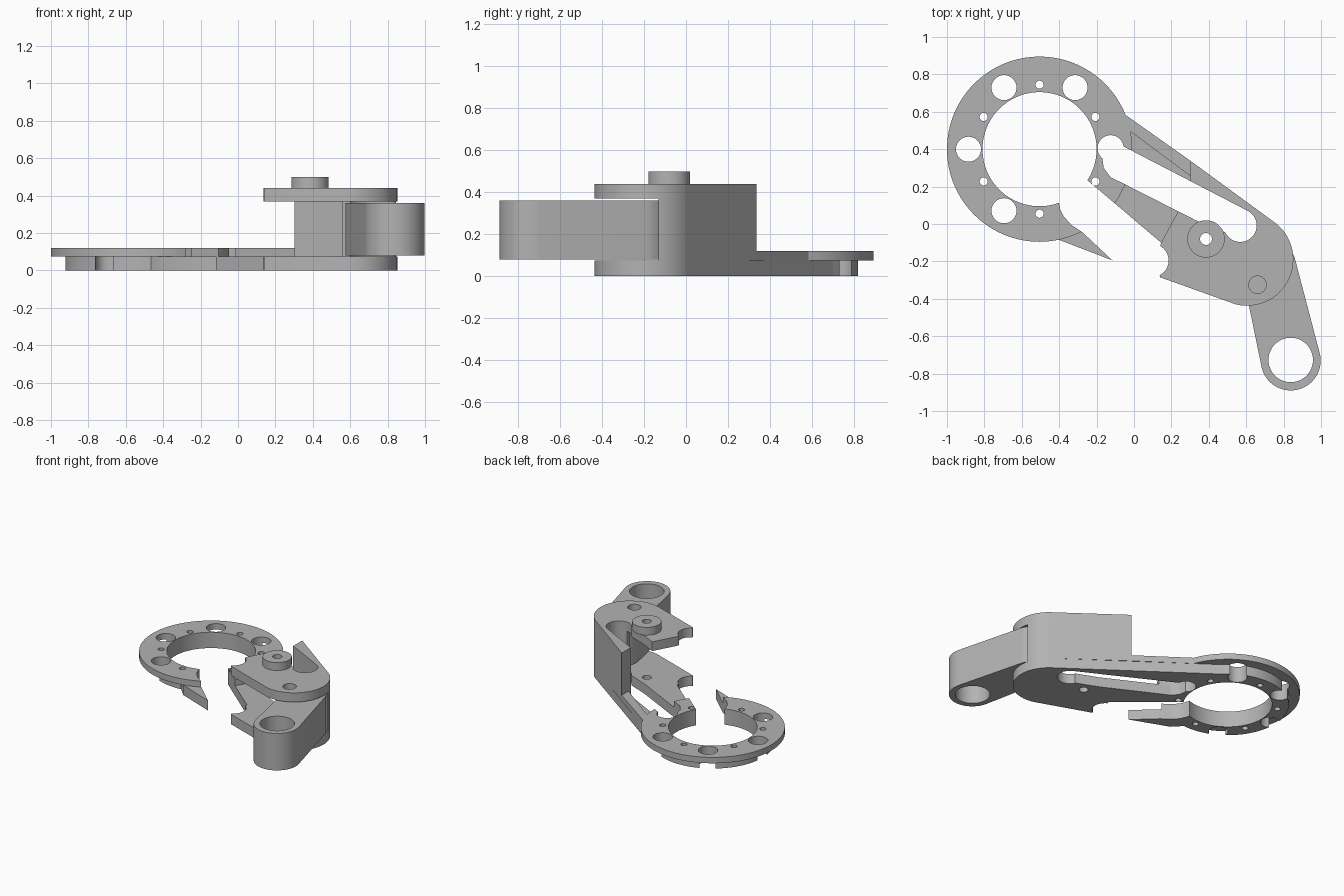
import bpy, bmesh
from math import cos, sin, radians

cube = bpy.data.objects.get("Cube")
if cube:
    bpy.data.objects.remove(cube, do_unlink=True)

grey = bpy.data.materials.new("plain grey")
grey.use_nodes = True
grey.diffuse_color = (0.45, 0.45, 0.45, 1)
grey.node_tree.nodes["Principled BSDF"].inputs["Base Color"].default_value = grey.diffuse_color


def arc(x, y, r, a0=0, a1=360, n=24):
    return [(x + r * cos(radians(a0 + (a1 - a0) * i / n)),
             y + r * sin(radians(a0 + (a1 - a0) * i / n))) for i in range(n + 1)]


def circle(x, y, r, n=48):
    return arc(x, y, r, 0, 360, n)[:-1]


def prism(name, outline, z0, z1):
    """Extrude a flat outline between two heights."""
    bm = bmesh.new()
    face = bm.faces.new([bm.verts.new((x, y, z0)) for x, y in outline])
    face.normal_update()
    top = bmesh.ops.extrude_face_region(bm, geom=[face])["geom"]
    bmesh.ops.translate(bm, vec=(0, 0, z1 - z0),
                        verts=[v for v in top if isinstance(v, bmesh.types.BMVert)])
    bmesh.ops.recalc_face_normals(bm, faces=bm.faces)
    mesh = bpy.data.meshes.new(name)
    bm.to_mesh(mesh)
    bm.free()
    mesh.materials.append(grey)
    obj = bpy.data.objects.new(name, mesh)
    bpy.context.collection.objects.link(obj)
    return obj


def combine(obj, other, operation):
    bpy.context.view_layer.objects.active = obj
    mod = obj.modifiers.new(operation, "BOOLEAN")
    mod.operation, mod.solver, mod.object = operation, "EXACT", other
    bpy.ops.object.modifier_apply(modifier=mod.name)
    bpy.data.objects.remove(other, do_unlink=True)


def add(obj, outline, z0, z1):
    combine(obj, prism("joined_piece", outline, z0, z1), "UNION")


def cut(obj, *outlines, z0=-1, z1=1):
    for outline in outlines:
        combine(obj, prism("cutter", outline, z0, z1), "DIFFERENCE")


# Shared measurements
RX, RY = -0.505, 0.4
FLOOR, FLANGE, ROOF, TOP = 0.075, 0.12, 0.37, 0.44
bore = circle(RX, RY, 0.305, 96)
bolt_holes = [circle(RX + 0.38 * cos(radians(a)), RY + 0.38 * sin(radians(a)), 0.067, 32)
              for a in (60, 120, 180, 240)]
screw_holes = [circle(RX + 0.345 * cos(radians(a)), RY + 0.345 * sin(radians(a)), 0.022, 16)
               for a in range(30, 360, 60)]
hook = [(-0.275, -0.045), (-0.335, -0.005), (-0.375, 0.04), (-0.395, 0.08), (-0.402, 0.115)]
gap = [(-0.32, 0.293), (-0.25, 0.235), (0.145, -0.1), (0.1, -0.3),
       (-0.115, -0.195)] + hook + [(-0.4, 0.2)]
slot = ([(-0.07, 0.422), (-0.17, 0.36), (-0.162, 0.3), (-0.125, 0.25), (-0.05, 0.213),
         (0.33, 0.02), (0.49, -0.045)] + arc(0.568, -0.008, 0.088, 210, 420))
keyhole = circle(-0.125, 0.405, 0.07, 32)
round_end = arc(0.605, -0.19, 0.247, 255, 415, 40)
bite = circle(0.095, -0.195, 0.09, 32)
pivot_bore = circle(0.385, -0.08, 0.032, 24)
clearance = circle(0.72, -0.225, 0.153)
front_edge = [(0.145, -0.1), (0.12, -0.2), (0.14, -0.285)]

# Lower plate: inner ring, arm and pointed tail
lower = prism("lower_plate", circle(RX, RY, 0.42, 96), 0, FLOOR)
add(lower, [(-0.21, 0.7), (-0.3, 0.4), (-0.27, 0.252)] + front_edge + round_end, 0, FLOOR)
add(lower, [(-0.4, -0.085), (-0.115, -0.195)] + hook + [(-0.5, 0.02)], 0, FLOOR)
cut(lower, bore, gap, slot, keyhole, bite, pivot_bore, *bolt_holes, *screw_holes)

# Upper ring flange
flange = prism("ring_flange", circle(RX, RY, 0.495, 128), FLOOR, FLANGE)
cut(flange, bore, gap, slot, keyhole, *bolt_holes, *screw_holes)

# Low rib running along the back of the arm
rib = prism("arm_rib", [(-0.052, 0.588), (-0.02, 0.495), (0.303, 0.255), (0.303, 0.337)],
            FLOOR, FLANGE)

# Tall back wall wrapping the end of the slot
wall = prism("back_wall", [(0.303, 0.337), (0.303, 0.2), (0.56, 0.02), (0.56, -0.13)]
             + arc(0.605, -0.19, 0.247, 14, 55, 16), FLOOR, ROOF)
cut(wall, slot, clearance)

# Upper plate with a blind pin hole
upper = prism("upper_plate", [(0.303, 0.337), (0.303, 0.2), (0.24, 0.075)]
              + front_edge + round_end, ROOF, TOP)
cut(upper, slot, bite, pivot_bore, circle(0.66, -0.325, 0.047, 24))

# Raised boss on the upper plate
boss = prism("pivot_boss", circle(0.385, -0.08, 0.1), TOP, 0.5)
cut(boss, pivot_bore)

# Thick swinging lever held between the plates
lever = prism("lever", arc(0.72, -0.225, 0.146, 12, 188, 32)
              + arc(0.838, -0.73, 0.16, 188, 372, 40), 0.08, 0.36)
cut(lever, circle(0.838, -0.727, 0.119))

for obj in (lower, flange, rib, wall, upper, boss, lever):
    bpy.ops.object.select_all(action="DESELECT")
    obj.select_set(True)
    bpy.context.view_layer.objects.active = obj
    bpy.ops.object.shade_smooth_by_angle(angle=radians(30))
